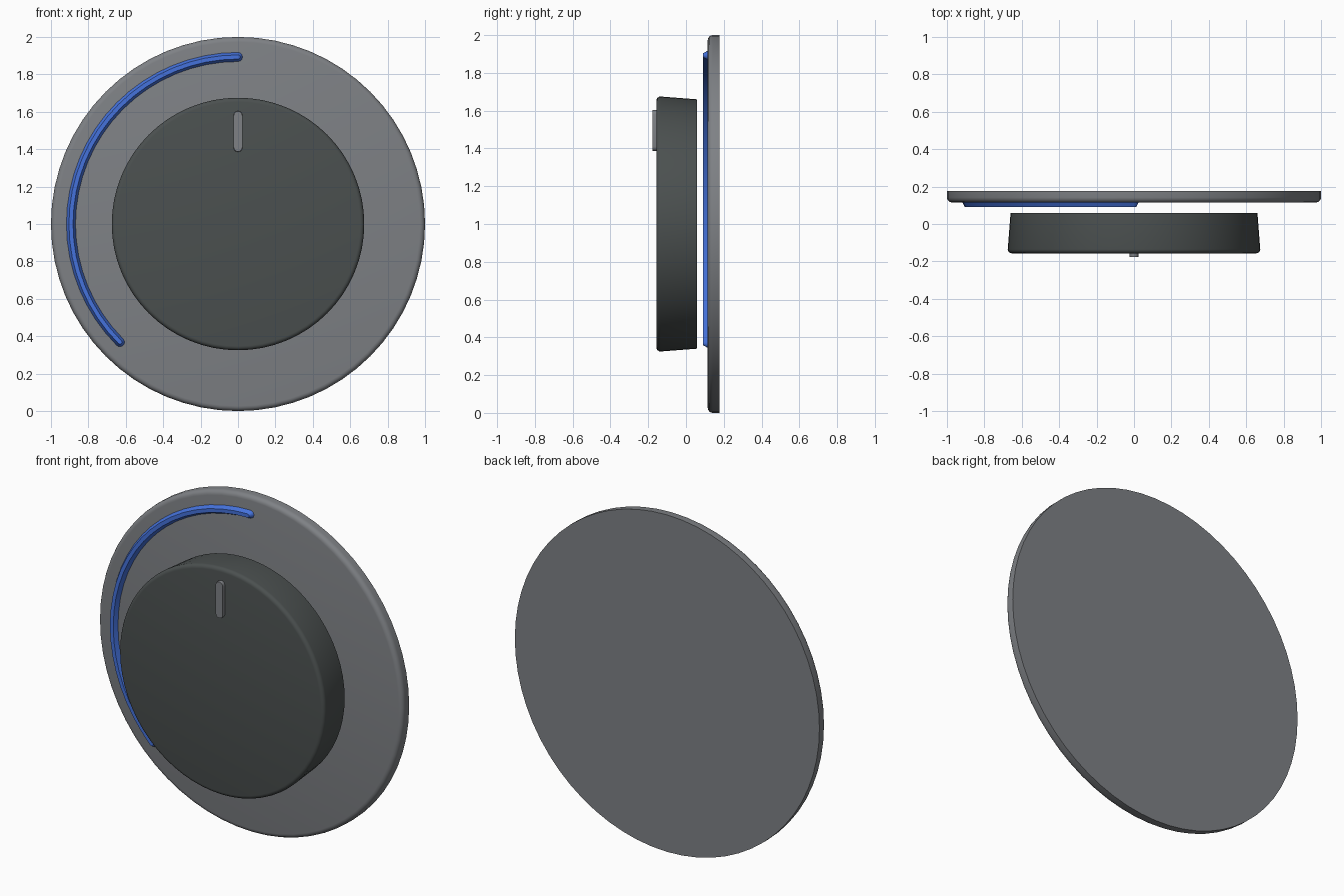
import bpy, bmesh
from math import sin, cos, pi, radians
from mathutils import Vector, Matrix

cube = bpy.data.objects.get("Cube")
if cube:
    bpy.data.objects.remove(cube, do_unlink=True)

CENTRE_Z = 1.0


def material(name, rgb):
    m = bpy.data.materials.new(name)
    m.use_nodes = True
    m.diffuse_color = (*rgb, 1)
    bsdf = next(n for n in m.node_tree.nodes if n.type == "BSDF_PRINCIPLED")
    bsdf.inputs["Base Color"].default_value = (*rgb, 1)
    return m


def finish(bm, name, mat, angle):
    bmesh.ops.recalc_face_normals(bm, faces=bm.faces[:])
    mesh = bpy.data.meshes.new(name)
    bm.to_mesh(mesh)
    bm.free()
    mesh.materials.append(mat)
    obj = bpy.data.objects.new(name, mesh)
    bpy.context.collection.objects.link(obj)
    obj.location.z = CENTRE_Z
    bpy.ops.object.select_all(action="DESELECT")
    obj.select_set(True)
    bpy.context.view_layer.objects.active = obj
    bpy.ops.object.shade_smooth_by_angle(angle=radians(angle))


def disc(name, mat, profile, segments=64):
    """Capped solid of revolution about y from (radius, y) pairs."""
    bm = bmesh.new()
    rings = [[bm.verts.new((r * cos(2 * pi * i / segments), y, r * sin(2 * pi * i / segments)))
              for i in range(segments)] for r, y in profile]
    for a, b in zip(rings, rings[1:]):
        for i in range(segments):
            j = (i + 1) % segments
            bm.faces.new((a[i], a[j], b[j], b[i]))
    bm.faces.new(rings[0])
    bm.faces.new(rings[-1])
    finish(bm, name, mat, 35)


def outline(path, half):
    """Round-ended outline of a path in the xz plane."""
    tangents = [(path[min(i + 1, len(path) - 1)] - path[max(i - 1, 0)]).normalized()
                for i in range(len(path))]
    points = []
    for pts, tans in ((path, tangents), (path[::-1], [-t for t in tangents[::-1]])):
        points += [p + Vector((t.y, -t.x)) * half for p, t in zip(pts, tans)]
        side = Vector((tans[-1].y, -tans[-1].x)) * half
        points += [pts[-1] + Matrix.Rotation(pi * k / 6, 2) @ side for k in range(1, 6)]
    return points


def ridge(name, mat, path, half_back, half_front, y_back, y_front):
    """Raised round-ended bar with sloping sides."""
    bm = bmesh.new()
    back, front = ([bm.verts.new((p.x, y, p.y)) for p in outline(path, h)]
                   for h, y in ((half_back, y_back), (half_front, y_front)))
    for i in range(len(back)):
        j = (i + 1) % len(back)
        bm.faces.new((back[i], back[j], front[j], front[i]))
    bm.faces.new(back)
    bm.faces.new(front)
    finish(bm, name, mat, 30)


def rounded(radius, y, size):
    """Quarter-round front edge ending at radius - size on the plane y."""
    return [(radius - size + size * cos(a), y + size - size * sin(a))
            for a in (k * pi / 8 for k in range(5))]


grey = material("mid grey", (0.21, 0.22, 0.235))
dark = material("charcoal", (0.07, 0.08, 0.079))
blue = material("blue", (0.06, 0.17, 0.72))

# Backing plate with a softened front rim
disc("backing_plate", grey, [(1.0, 0.177)] + rounded(1.0, 0.115, 0.027))

# Knob, slightly wider at the front
disc("knob", dark, [(0.66, 0.058)] + rounded(0.675, -0.157, 0.022))

# Pointer bar on the knob face
ridge("pointer", grey, [Vector((0, 0.41)), Vector((0, 0.58))], 0.025, 0.023, -0.15, -0.177)

# Curved scale strip on the plate
angles = [radians(90 + 135 * k / 24) for k in range(25)]
ridge("scale_strip", blue, [Vector((cos(a), sin(a))) * 0.893 for a in angles],
      0.026, 0.011, 0.118, 0.09)
